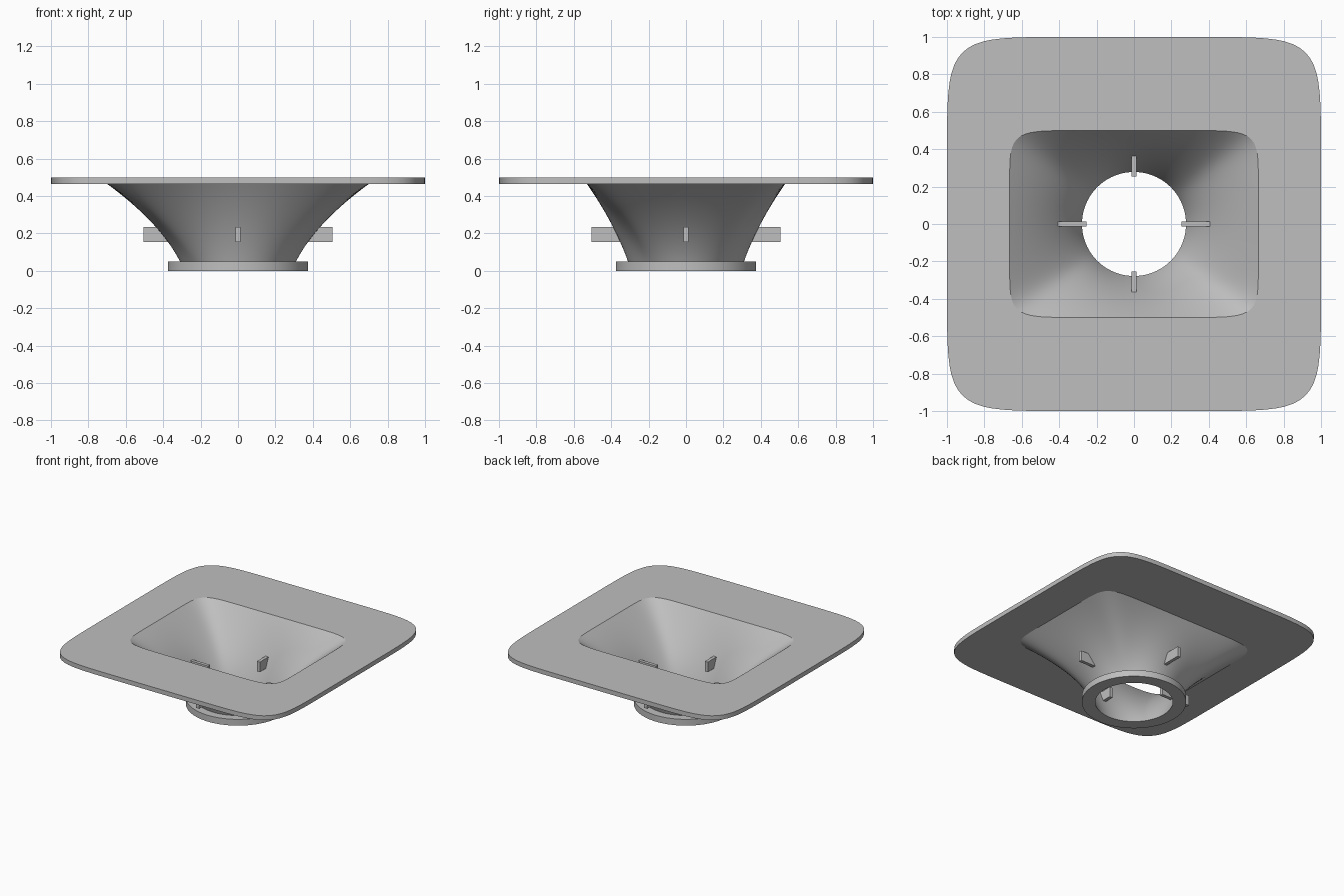
import bpy, bmesh, math

cube = bpy.data.objects.get("Cube")
if cube:
    bpy.data.objects.remove(cube, do_unlink=True)

SIDES = 192
STEPS = 24
THROAT, FLANGE_R, FLANGE_H = 0.278, 0.375, 0.05
PLATE_BOTTOM, PLATE_TOP = 0.465, 0.5
ANGLES = [2 * math.pi * i / SIDES for i in range(SIDES)]

gray = bpy.data.materials.new("plain_gray")
gray.use_nodes = True
gray.diffuse_color = (0.52, 0.52, 0.52, 1)
gray.node_tree.nodes["Principled BSDF"].inputs["Base Color"].default_value = gray.diffuse_color


def add_object(name, bm):
    mesh = bpy.data.meshes.new(name)
    bm.to_mesh(mesh)
    bm.free()
    mesh.materials.append(gray)
    obj = bpy.data.objects.new(name, mesh)
    bpy.context.collection.objects.link(obj)
    return obj


def superellipse(rx, ry, n):
    """Radius per angle of a rounded rectangle."""
    return [(abs(math.cos(a) / rx) ** n + abs(math.sin(a) / ry) ** n) ** (-1 / n)
            for a in ANGLES]


def circle(r):
    return [r] * SIDES


def loft(name, rings):
    """Skin a list of (radii, z) rings."""
    bm = bmesh.new()
    loops = [[bm.verts.new((r * math.cos(a), r * math.sin(a), z))
              for r, a in zip(radii, ANGLES)] for radii, z in rings]
    for lo, hi in zip(loops, loops[1:]):
        for j in range(SIDES):
            k = (j + 1) % SIDES
            bm.faces.new((lo[j], hi[j], hi[k], lo[k]))
    obj = add_object(name, bm)
    bpy.ops.object.select_all(action='DESELECT')
    obj.select_set(True)
    bpy.context.view_layer.objects.active = obj
    bpy.ops.object.shade_smooth_by_angle(angle=math.radians(35))
    return obj


def flare(r0, mouth, z0, z1, base, gain):
    """Rings growing from a circle to the mouth along a curve for each angle."""
    h = z1 - z0
    rings = []
    for i in range(STEPS + 1):
        s = h * i / STEPS
        radii = []
        for r in mouth:
            mean = (r - r0) / h
            start = base + gain * mean
            radii.append(r0 + start * s + (mean - start) / h * s * s)
        rings.append((radii, z0 + s))
    return rings


# Horn walls
mouth_in = superellipse(0.665, 0.5, 9)
mouth_out = superellipse(0.70, 0.53, 9)
loft("horn_inner_wall", flare(THROAT, mouth_in, 0, PLATE_TOP, 0.21, 0.18))
loft("horn_outer_wall",
     flare(0.31, mouth_out, FLANGE_H, PLATE_BOTTOM, 0.166, 0.366)[::-1])

# Mounting plate around the mouth
rim = superellipse(1, 1, 8)
loft("mouth_plate", [(mouth_in, PLATE_TOP), (rim, PLATE_TOP),
                     (rim, PLATE_BOTTOM), (mouth_out, PLATE_BOTTOM)])

# Round flange at the throat
loft("throat_flange", [(circle(0.31), FLANGE_H), (circle(FLANGE_R), FLANGE_H),
                       (circle(FLANGE_R), 0), (circle(THROAT), 0)])

# Four fins passing through the wall
for i, side in enumerate(("left", "back", "right", "front")):
    bm = bmesh.new()
    bmesh.ops.create_cube(bm, size=1)
    bmesh.ops.scale(bm, vec=(0.25, 0.026, 0.08), verts=bm.verts)
    bmesh.ops.translate(bm, vec=(0.38, 0, 0.195), verts=bm.verts)
    fin = add_object(side + "_fin", bm)
    fin.rotation_euler.z = i * math.pi / 2
